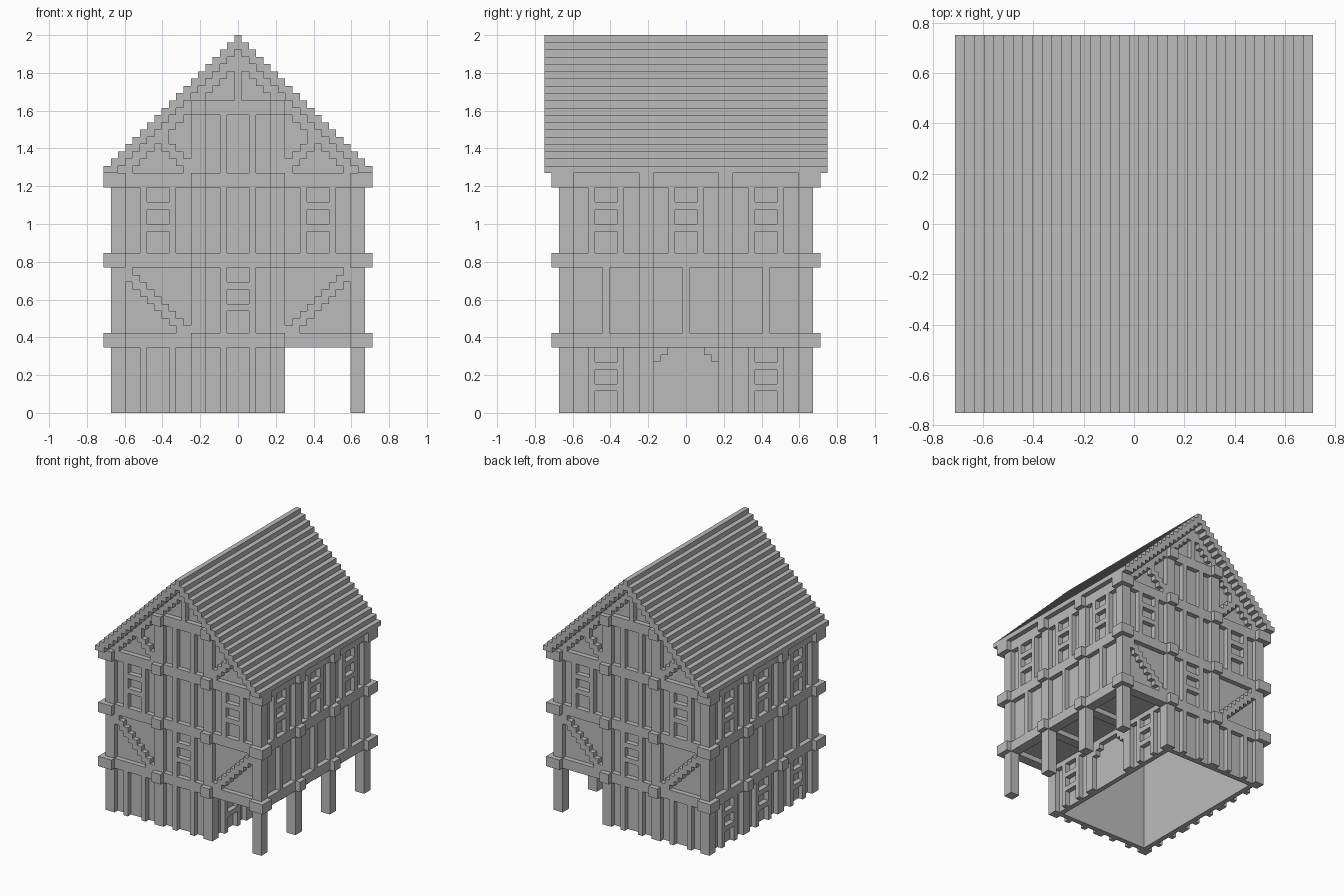
import bpy, bmesh

if "Cube" in bpy.data.objects:
    bpy.data.objects.remove(bpy.data.objects["Cube"], do_unlink=True)

U = 1 / 26  # size of one building block
INNER, WALL, FRAME, END = 15.5, 16.5, 17.5, 18.5  # facade layers, in blocks
parts = {}

mat = bpy.data.materials.new("plain_grey")
mat.use_nodes = True
GREY = (0.5, 0.5, 0.5, 1)
mat.diffuse_color = GREY
mat.node_tree.nodes["Principled BSDF"].inputs["Base Color"].default_value = GREY


def box(name, x0, x1, y0, y1, z0, z1):
    parts.setdefault(name, []).append((x0, x1, y0, y1, z0, z1))


def side_box(name, side, u0, u1, d0, d1, z0, z1):
    """Box on a facade: u runs along it, d is the distance outward."""
    if side == "front":
        box(name, u0, u1, -d1, -d0, z0, z1)
    elif side == "back":
        box(name, u0, u1, d0, d1, z0, z1)
    elif side == "right":
        box(name, d0, d1, u0, u1, z0, z1)
    elif side == "left":
        box(name, -d1, -d0, u0, u1, z0, z1)
    else:  # inner wall of the open passage
        side_box(name, "right", u0, u1, d0 - 11, d1 - 11, z0, z1)


def stud(name, side, i, z0, z1):
    side_box(name, side, i - 0.5, i + 0.5, WALL, FRAME, z0, z1)


def window(side, i, z0):
    name = side + "_window_frames"
    for s in (-2, 2):
        stud(name, side, i + s, z0, z0 + 9)
    for bar in (3, 6):
        side_box(name, side, i - 1.5, i + 1.5, WALL, FRAME, z0 + bar, z0 + bar + 1)


def finish(name, bm):
    bmesh.ops.scale(bm, vec=(U, U, U), verts=bm.verts)
    bmesh.ops.recalc_face_normals(bm, faces=bm.faces)
    mesh = bpy.data.meshes.new(name)
    bm.to_mesh(mesh)
    bm.free()
    mesh.materials.append(mat)
    bpy.context.collection.objects.link(bpy.data.objects.new(name, mesh))


GABLES = ("front", "back")
LONG = ("left", "right")
BANDS = (9, 20, 31)

# Plaster walls
for side in GABLES:
    side_box("plaster_walls", side, -INNER, INNER, INNER, WALL, 9, 33)
    side_box("plaster_walls", side, -INNER, 5.5, INNER, WALL, 0, 9)
side_box("plaster_walls", "left", -INNER, INNER, INNER, WALL, 0, 34)
side_box("plaster_walls", "right", -INNER, INNER, INNER, WALL, 9, 34)
side_box("plaster_walls", "passage", -INNER, INNER, INNER, WALL, 0, 11)

# Horizontal beams, posts and projecting beam ends
for side in GABLES + LONG:
    for z in BANDS:
        side_box("beams", side, -INNER, INNER, WALL, FRAME, z, z + 2)
        for s in (-5.5, 5.5):
            side_box("beam_ends", side, s - 1, s + 1, FRAME, END, z, z + 2)
    for s in (-5.5, 5.5):
        top = 41 if side in GABLES else 31
        bottom = INNER if side == "right" else WALL
        side_box("posts", side, s - 1, s + 1, bottom, FRAME, 0, top)
for sx in (-1, 1):
    for sy in (-1, 1):
        xs, ys = sorted((sx * INNER, sx * FRAME)), sorted((sy * INNER, sy * FRAME))
        box("corner_posts", *xs, *ys, 0, 33)
        xs, ys = sorted((sx * INNER, sx * END)), sorted((sy * INNER, sy * END))
        for z in BANDS:
            box("corner_beam_ends", *xs, *ys, z, z + 2)

# Long sides: windows above, single studs in the middle storey
for i in (-11, 0, 11):
    for side in LONG:
        window(side, i, 22)
        stud("side_studs", side, i, 11, 20)
    window("left", i, 0)

# Open passage: inner wall, brackets, ceiling and joists
for s in (-1, 1):
    window("passage", s * 11, 0)
    side_box("passage_posts", "passage", s * 5.5 - 1, s * 5.5 + 1, WALL, FRAME, 0, 9)
    stud("passage_brackets", "passage", s * 4, 7, 9)
    stud("passage_brackets", "passage", s * 3, 8, 9)
    box("passage_joists", 5.5, WALL, s * 5.5 - 1, s * 5.5 + 1, 9, 10)
    ys = sorted((s * INNER, s * FRAME))
    box("passage_posts", 4.5, 6.5, *ys, 0, 9)
side_box("passage_beam", "passage", -INNER, INNER, WALL, FRAME, 9, 10)
box("passage_ceiling", 5.5, WALL, -WALL, WALL, 10, 11)

# Gable ends: studs, windows, stepped braces, rafters
for side in GABLES:
    window(side, 0, 11)
    for i in (-13, -9, -2, 2):
        stud("ground_studs", side, i, 0, 9)
    for s in (-1, 1):
        window(side, s * 11, 22)
        stud("upper_studs", side, s * 2, 22, 31)
        stud("gable_studs", side, s * 2, 33, 41)
        side_box("gable_beam_ends", side, s * 5.5 - 1, s * 5.5 + 1, FRAME, END, 41, 43)
        for k in range(9):
            stud("storey_braces", side, s * (15 - k), max(11, 18 - k), 20 - k)
        for i in range(7, 12):
            stud("gable_braces", side, s * i, 26 + i, min(28 + i, 49 - i))
    side_box("gable_beam", side, -6.5, 6.5, WALL, FRAME, 41, 43)
    stud("king_post", side, 0, 43, 48)
    for i in range(-16, 17):
        a = abs(i)
        stud("rafters", side, i, max(33, 48 - a), 50 - a)
        side_box("gable_wall", side, i - 0.5, i + 0.5, INNER, WALL, 33, 50 - a)

for name, boxes in parts.items():
    bm = bmesh.new()
    for x0, x1, y0, y1, z0, z1 in boxes:
        verts = bmesh.ops.create_cube(bm, size=1)["verts"]
        bmesh.ops.scale(bm, vec=(x1 - x0, y1 - y0, z1 - z0), verts=verts)
        bmesh.ops.translate(bm, vec=((x0 + x1) / 2, (y0 + y1) / 2, (z0 + z1) / 2), verts=verts)
    finish(name, bm)


# Stepped roof: one staircase profile pulled along the ridge
def steps(reach, top):
    pts = []
    for i in range(-reach, reach + 1):
        pts += [(i - 0.5, top - abs(i)), (i + 0.5, top - abs(i))]
    return pts


profile = [(-18.5, 33)] + steps(18, 52) + [(18.5, 33)] + steps(17, 50)[::-1]
bm = bmesh.new()
face = bm.faces.new([bm.verts.new((x, -19.5, z)) for x, z in profile])
pulled = bmesh.ops.extrude_face_region(bm, geom=[face], use_keep_orig=True)["geom"]
bmesh.ops.translate(bm, vec=(0, 39, 0),
                    verts=[g for g in pulled if isinstance(g, bmesh.types.BMVert)])
finish("stepped_roof", bm)
